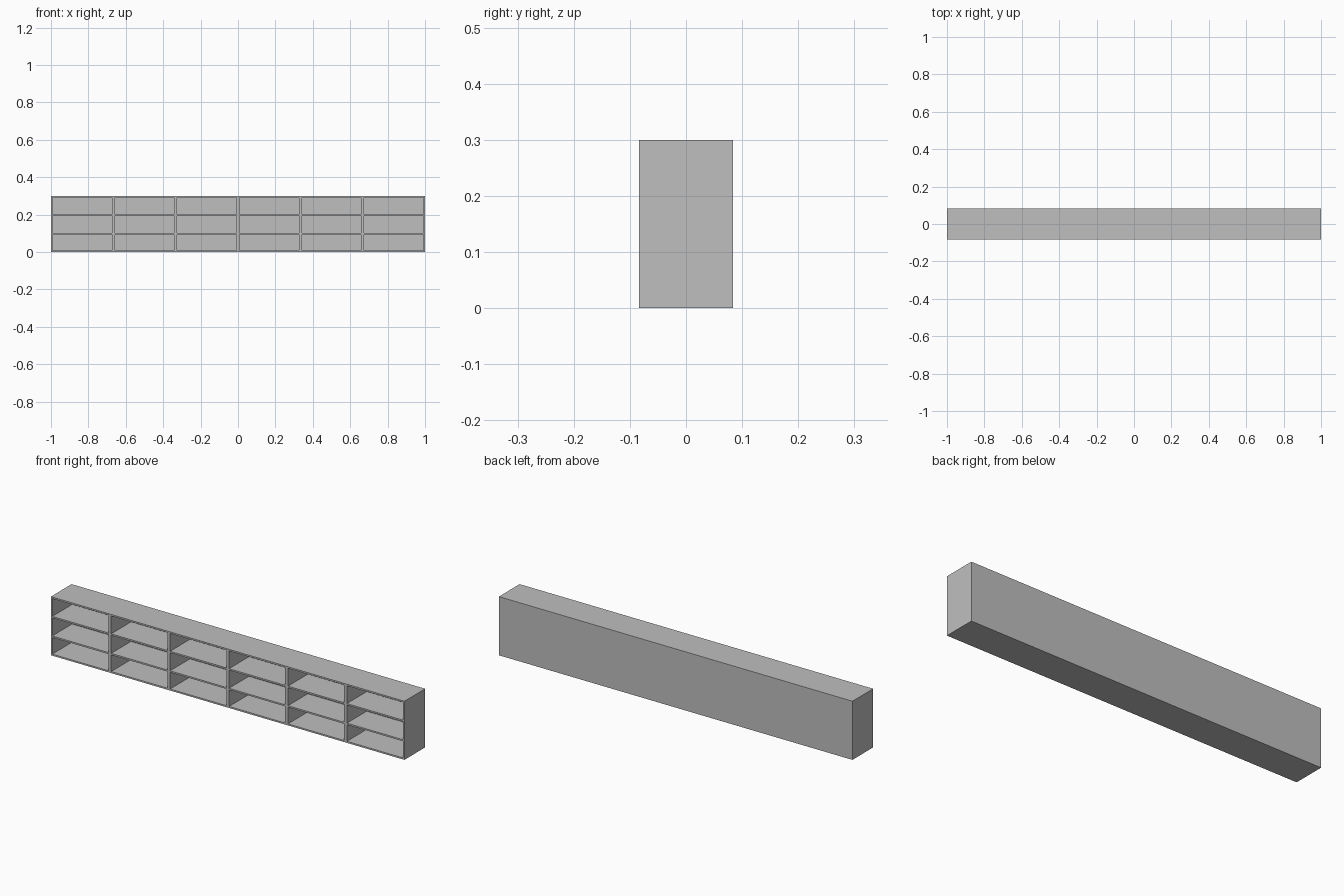
import bpy

if "Cube" in bpy.data.objects:
    bpy.data.objects.remove(bpy.data.objects["Cube"], do_unlink=True)

# Overall size and panel thicknesses
WIDTH, DEPTH, HEIGHT = 2.0, 0.167, 0.3
BAYS, TIERS = 6, 3
PANEL = 0.008
BAY = WIDTH / BAYS

grey = bpy.data.materials.new("light_grey")
grey.use_nodes = True
colour = (0.52, 0.52, 0.52, 1)
grey.diffuse_color = colour
grey.node_tree.nodes["Principled BSDF"].inputs["Base Color"].default_value = colour


def board(name, low, high):
    """Add a box spanning two opposite corners."""
    bpy.ops.mesh.primitive_cube_add(size=1, location=[(a + b) / 2 for a, b in zip(low, high)])
    ob = bpy.context.object
    ob.name = name
    ob.scale = [b - a for a, b in zip(low, high)]
    bpy.ops.object.transform_apply(location=False, rotation=False, scale=True)
    ob.data.materials.append(grey)


front, back = -DEPTH / 2, DEPTH / 2
inner_back = back - PANEL
left, right = -WIDTH / 2, WIDTH / 2

# Outer case
board("bottom_panel", (left, front, 0), (right, back, PANEL))
board("top_panel", (left, front, HEIGHT - PANEL), (right, back, HEIGHT))
board("back_panel", (left, inner_back, PANEL), (right, back, HEIGHT - PANEL))

# Uprights: single panels at the ends, double between bays
for i in range(BAYS + 1):
    x = left + i * BAY
    board(f"upright_{i + 1}",
          (max(x - PANEL, left), front, PANEL),
          (min(x + PANEL, right), inner_back, HEIGHT - PANEL))

# Shelves in every bay
for i in range(BAYS):
    x = left + i * BAY
    for tier in range(1, TIERS):
        z = tier * HEIGHT / TIERS - 0.003
        board(f"shelf_{i + 1}_{tier}",
              (x + PANEL, front, z - PANEL / 2),
              (x + BAY - PANEL, inner_back, z + PANEL / 2))
